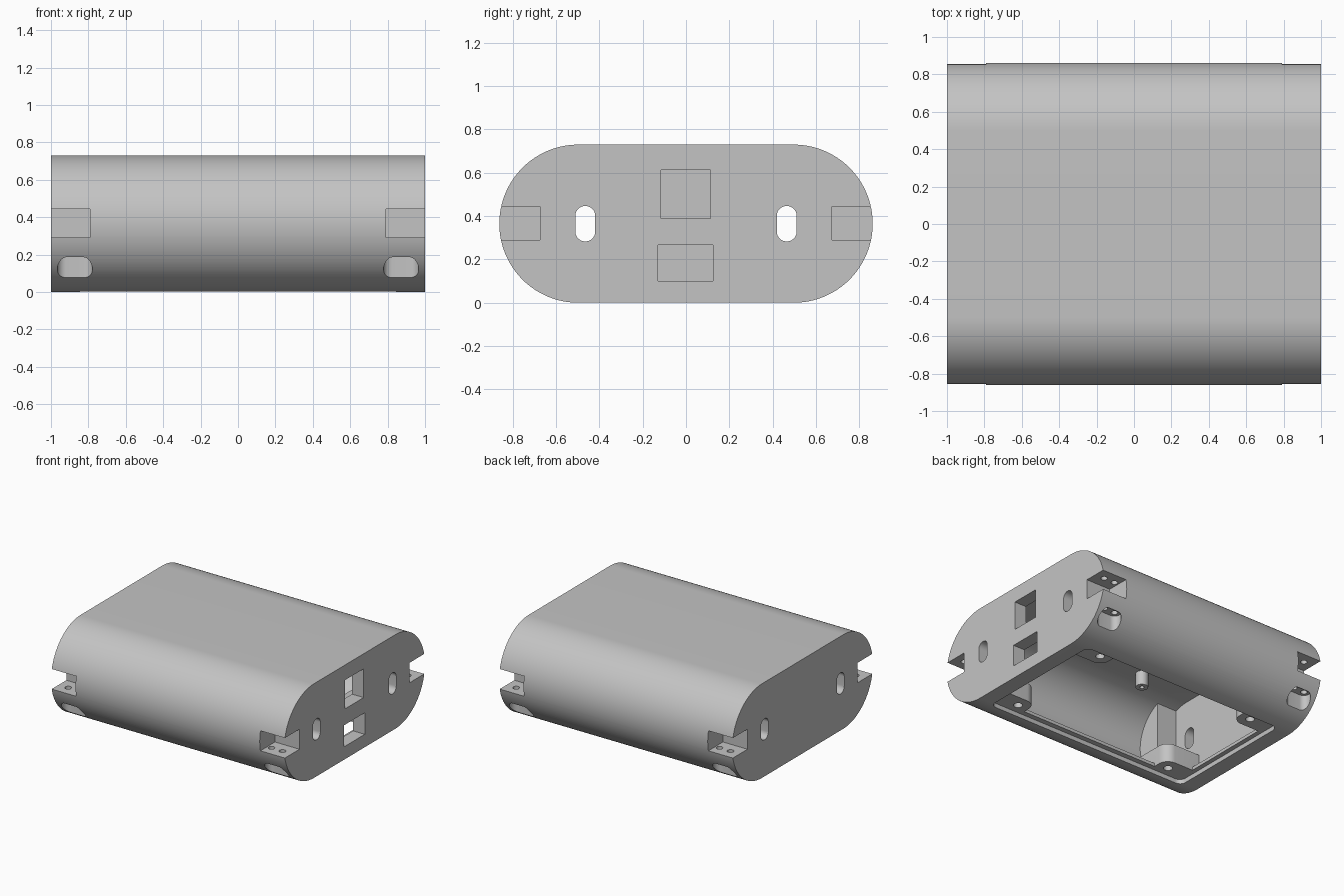
import bpy, bmesh, math

if "Cube" in bpy.data.objects:
    bpy.data.objects.remove(bpy.data.objects["Cube"])

R = 0.365           # outer end radius (half the height)
HALF_Y = 0.862
CORNERS = [(sx, sy) for sx in (-1, 1) for sy in (-1, 1)]


def rounded(cu, cv, hu, hv, r, n=10):
    """Rounded rectangle outline (r = half size gives a slot or circle)."""
    pts = []
    for q, (su, sv) in enumerate([(1, 1), (-1, 1), (-1, -1), (1, -1)]):
        for i in range(n + 1):
            a = (q + i / n) * math.pi / 2
            p = (cu + su * (hu - r) + r * math.cos(a), cv + sv * (hv - r) + r * math.sin(a))
            if not pts or math.dist(p, pts[-1]) > 1e-5:
                pts.append(p)
    if math.dist(pts[0], pts[-1]) < 1e-5:
        pts.pop()
    return pts


def rect(u0, u1, v0, v1):
    return [(u0, v0), (u1, v0), (u1, v1), (u0, v1)]


def prism(name, pts, axis, lo, hi):
    """Extrude an outline along x (outline in y,z) or z (outline in x,y)."""
    bm = bmesh.new()
    place = (lambda u, v, t: (t, u, v)) if axis == 'x' else (lambda u, v, t: (u, v, t))
    face = bm.faces.new([bm.verts.new(place(u, v, lo)) for u, v in pts])
    ext = bmesh.ops.extrude_face_region(bm, geom=[face])
    move = place(0, 0, hi - lo)
    bmesh.ops.translate(bm, vec=move, verts=[e for e in ext['geom'] if isinstance(e, bmesh.types.BMVert)])
    bmesh.ops.recalc_face_normals(bm, faces=bm.faces)
    me = bpy.data.meshes.new(name)
    bm.to_mesh(me)
    bm.free()
    ob = bpy.data.objects.new(name, me)
    bpy.context.collection.objects.link(ob)
    return ob


def combine(target, tool, op='DIFFERENCE'):
    """Apply one boolean and remove its tool."""
    tool.hide_render = True
    mod = target.modifiers.new('bool', 'BOOLEAN')
    mod.object, mod.operation, mod.solver = tool, op, 'EXACT'
    bpy.context.view_layer.objects.active = target
    bpy.ops.object.modifier_apply(modifier=mod.name)
    bpy.data.objects.remove(tool)


def span(s, a, b):
    return sorted((s * a, s * b))


# Outer shell: long body with half-round sides
body = prism('enclosure_body', rounded(0, R, HALF_Y, R, R, 32), 'x', -1, 1)

# Hollow interior and the bottom opening
cavity = prism('cavity', rounded(0, R, HALF_Y - 0.06, R - 0.06, R - 0.06, 32), 'x', -0.9, 0.9)
combine(cavity, prism('opening', rounded(0, 0, 0.84, 0.49, 0.03), 'z', 0.02, 0.3), 'UNION')

# Material left standing inside: corner columns, screw bosses, roof standoffs
for sx, sy in CORNERS:
    x0, x1 = span(sx, 0.73, 1.1)
    y0, y1 = span(sy, 0.61, 1.0)
    combine(cavity, prism('column', rect(x0, x1, y0, y1), 'z', -0.1, 0.9))
    combine(cavity, prism('boss', rounded(sx * 0.81, sy * 0.56, 0.21, 0.2, 0.08), 'z', -0.1, 0.18))
    combine(cavity, prism('standoff', rounded(sx * 0.4, sy * 0.39, 0.045, 0.045, 0.045, 6), 'z', 0.56, 0.9))
combine(body, cavity)

# Shallow lid recess around the opening
combine(body, prism('lid_recess', rounded(0, 0, 0.875, 0.53, 0.05), 'z', -0.1, 0.035))

for sx, sy in CORNERS:
    # Strap notch at each corner
    x0, x1 = span(sx, 0.79, 1.1)
    y0, y1 = span(sy, 0.675, 1.0)
    combine(body, prism('notch', rect(x0, x1, y0, y1), 'z', 0.29, 0.445))
    # Screw pocket below the notch and two screw holes through it
    combine(body, prism('pocket', rounded(sx * 0.872, sy * 0.768, 0.094, 0.047, 0.0469), 'z', -0.1, 0.2))
    for dx in (-0.047, 0.047):
        combine(body, prism('screw_hole', rounded(sx * 0.872 + dx, sy * 0.768, 0.024, 0.024, 0.024, 5), 'z', 0.15, 0.53))
    # Lid screw hole and roof standoff hole
    combine(body, prism('lid_hole', rounded(sx * 0.69, sy * 0.45, 0.032, 0.032, 0.032, 5), 'z', 0, 0.15))
    combine(body, prism('standoff_hole', rounded(sx * 0.4, sy * 0.39, 0.016, 0.016, 0.016, 4), 'z', 0.5, 0.66))

# Upright slots through both ends
for sy in (-1, 1):
    for sx in (-1, 1):
        x0, x1 = span(sx, 0.85, 1.1)
        combine(body, prism('slot', rounded(sy * 0.465, 0.365, 0.046, 0.082, 0.0459), 'x', x0, x1))

# Two connector windows in the right end only
combine(body, prism('upper_window', rect(-0.115, 0.112, 0.39, 0.613), 'x', 0.85, 1.1))
combine(body, prism('lower_window', rect(-0.13, 0.125, 0.1, 0.267), 'x', 0.85, 1.1))

# Single grey plastic
grey = bpy.data.materials.new('grey_plastic')
grey.diffuse_color = (0.55, 0.55, 0.55, 1)
grey.use_nodes = True
grey.node_tree.nodes["Principled BSDF"].inputs["Base Color"].default_value = grey.diffuse_color
body.data.materials.clear()
body.data.materials.append(grey)
for p in body.data.polygons:
    p.material_index = 0
bpy.ops.object.select_all(action='DESELECT')
body.select_set(True)
bpy.context.view_layer.objects.active = body
bpy.ops.object.shade_smooth_by_angle(angle=math.radians(30))
